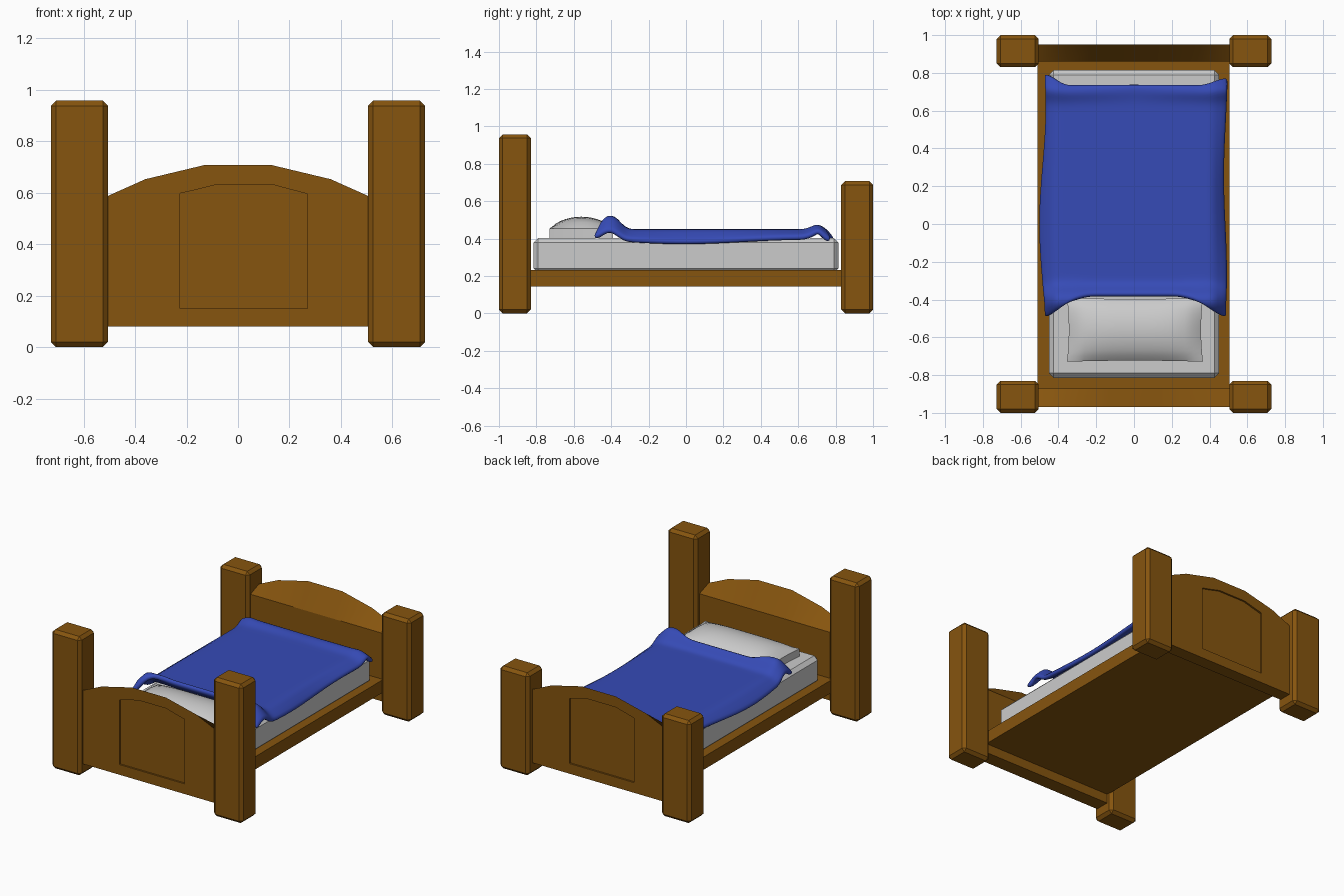
import bpy, bmesh, math

if "Cube" in bpy.data.objects:
    bpy.data.objects.remove(bpy.data.objects["Cube"])

def material(name, col):
    m = bpy.data.materials.new(name)
    m.diffuse_color = (*col, 1)
    m.use_nodes = True
    m.node_tree.nodes["Principled BSDF"].inputs["Base Color"].default_value = m.diffuse_color
    return m

WOOD = material("wood", (0.24, 0.09, 0.0045))
BLUE = material("blue_cloth", (0.037, 0.07, 0.47))

def finish(name, bm, mat=None, smooth=None):
    bmesh.ops.recalc_face_normals(bm, faces=bm.faces)
    me = bpy.data.meshes.new(name)
    bm.to_mesh(me)
    bm.free()
    ob = bpy.data.objects.new(name, me)
    bpy.context.collection.objects.link(ob)
    if mat:
        me.materials.append(mat)
    if smooth:
        bpy.ops.object.select_all(action='DESELECT')
        ob.select_set(True)
        bpy.context.view_layer.objects.active = ob
        bpy.ops.object.shade_smooth_by_angle(angle=math.radians(smooth))
    return ob

def box(name, lo, hi, mat=None, bevel=0):
    bm = bmesh.new()
    bmesh.ops.create_cube(bm, size=1)
    for v in bm.verts:
        v.co = [lo[i] + (v.co[i] + 0.5) * (hi[i] - lo[i]) for i in range(3)]
    if bevel:
        bmesh.ops.bevel(bm, geom=bm.edges[:], offset=bevel, segments=1, affect='EDGES')
    return finish(name, bm, mat)

def sstep(a, b, x):
    t = max(0, min(1, (x - a) / (b - a)))
    return t * t * (3 - 2 * t)

# Four corner posts, taller at the head
for side, sx in (("left", -1), ("right", 1)):
    xs = sorted((sx * 0.505, sx * 0.727))
    box(f"head_post_{side}", (xs[0], -1, 0), (xs[1], -0.83, 0.957), WOOD, 0.02)
    box(f"foot_post_{side}", (xs[0], 0.83, 0), (xs[1], 1, 0.707), WOOD, 0.02)

# Arched end boards: outer arch slopes down to a straight inner edge, recessed panel
ARCH = [(-.51, .08), (.51, .08), (.51, .585), (.36, .652), (.13, .707),
        (-.13, .707), (-.36, .652), (-.51, .585)]
PANEL = [(-.225, .15), (.27, .15), (.27, .595), (.2, .613), (.13, .632),
         (-.08, .632), (-.15, .614), (-.225, .597)]

def board(name, y, thick, turn):
    bm = bmesh.new()
    rings = [[(x, thick, min(z, 0.55)) for x, z in ARCH],
             [(x, 0, z) for x, z in ARCH],
             [(x, 0, z) for x, z in PANEL],
             [(x, 0.012, z) for x, z in PANEL]]
    rings = [[bm.verts.new(p) for p in r] for r in rings]
    for a, b in zip(rings, rings[1:]):
        for i in range(len(a)):
            j = (i + 1) % len(a)
            bm.faces.new((a[i], a[j], b[j], b[i]))
    bm.faces.new(rings[0])
    bm.faces.new(rings[-1])
    ob = finish(name, bm, WOOD, 25)
    ob.location.y = y
    ob.rotation_euler.z = turn

board("headboard", -0.97, 0.10, 0)
board("footboard", 0.95, 0.09, math.pi)

# Base slab and mattress
box("bed_base", (-0.51, -0.88, 0.145), (0.505, 0.87, 0.233), WOOD)
box("mattress", (-0.45, -0.815, 0.215), (0.45, 0.815, 0.403), None, 0.025)

# Pillow: straight sides with a domed top and pinched edges
bm = bmesh.new()
bmesh.ops.create_grid(bm, x_segments=16, y_segments=12, size=1)
ext = bmesh.ops.extrude_face_region(bm, geom=bm.faces[:])
top = {v for v in ext["geom"] if isinstance(v, bmesh.types.BMVert)}
for v in bm.verts:
    u, w = v.co.x, v.co.y
    dome = ((1 - u ** 4) * (1 - w * w)) ** 0.75 if abs(u) < 1 and abs(w) < 1 else 0
    z = 0.455 + 0.062 * dome if v in top else 0.40
    v.co = (0.005 + u * (0.350 + 0.010 * w * w), -0.56 + w * (0.163 + 0.006 * u * u), z)
finish("pillow", bm, None, 40)

# Blanket: draped sheet, bunched over the pillow and at the foot
NX, NY = 28, 44
bm = bmesh.new()
rows = []
for j in range(NY + 1):
    t = j / NY
    row = []
    for i in range(NX + 1):
        s = 2 * i / NX - 1
        a = abs(s)
        y0 = -0.365 - 0.14 * sstep(0.45, 1.05, a)
        y1 = 0.742 + (0.06 if s < 0 else 0.04) * sstep(0.7, 1, a)
        y = y0 + t * (y1 - y0)
        wave = 0.018 * math.cos(y * 5) if s < 0 else 0.008 * math.sin(-y * 6)
        x = s * (0.493 + wave * a ** 4)
        drop = sstep(0.84, 1, a)
        z = 0.45 - drop * (0.047 + 0.014 * math.cos(y * 5))
        z += 0.076 * math.exp(-(abs(y + 0.405) / 0.062) ** 3) * (1 - 0.5 * drop)
        z += 0.037 * math.exp(-((y - 0.71) / 0.045) ** 2) * (0.35 + 0.65 * a)
        z -= 0.02 * sstep(0.94, 1, t) * a
        row.append(bm.verts.new((x, y, z)))
    rows.append(row)
for a, b in zip(rows, rows[1:]):
    for i in range(NX):
        bm.faces.new((a[i], a[i + 1], b[i + 1], b[i]))
blanket = finish("blanket", bm, BLUE, 80)
if blanket.data.polygons[0].normal.z < 0:
    blanket.data.flip_normals()
mod = blanket.modifiers.new("thickness", 'SOLIDIFY')
mod.thickness = 0.034
mod.offset = -1
mod = blanket.modifiers.new("soften", 'SUBSURF')
mod.levels = mod.render_levels = 1
